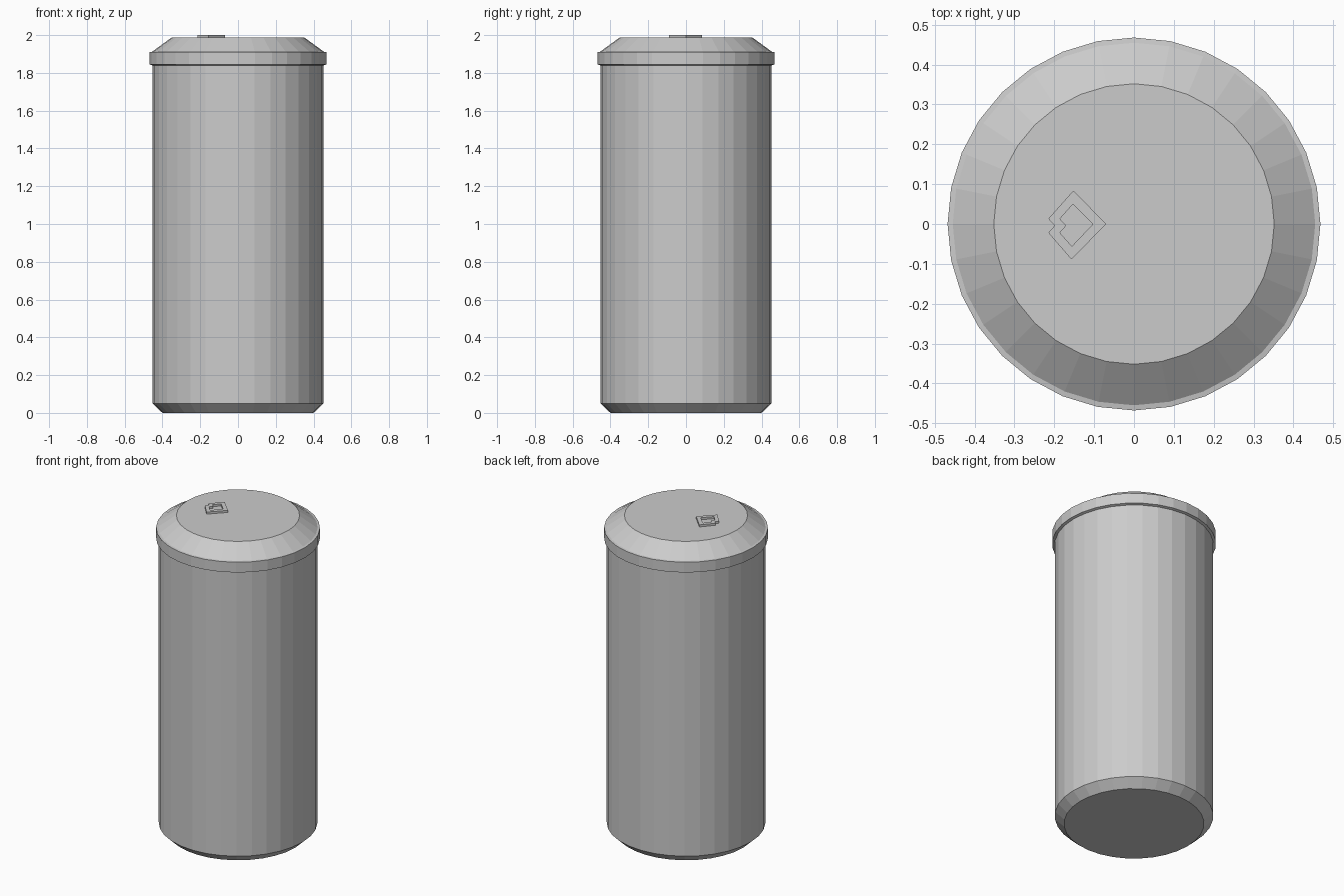
import bpy, bmesh
from math import cos, sin, tau

if "Cube" in bpy.data.objects:
    bpy.data.objects.remove(bpy.data.objects["Cube"])

SIDES = 32


def finish(name, bm):
    bmesh.ops.recalc_face_normals(bm, faces=bm.faces)
    mesh = bpy.data.meshes.new(name)
    bm.to_mesh(mesh)
    bm.free()
    obj = bpy.data.objects.new(name, mesh)
    bpy.context.collection.objects.link(obj)
    return obj


def bridge(bm, a, b):
    n = len(a)
    for i in range(n):
        j = (i + 1) % n
        bm.faces.new((a[i], a[j], b[j], b[i]))


def lathe(name, profile):
    bm = bmesh.new()
    rings = [[bm.verts.new((r * cos(tau * i / SIDES), r * sin(tau * i / SIDES), z))
              for i in range(SIDES)] for r, z in profile]
    for a, b in zip(rings, rings[1:]):
        bridge(bm, a, b)
    bm.faces.new(rings[0])
    bm.faces.new(rings[-1])
    return finish(name, bm)


# Can: chamfered base, straight wall, raised rim and sloped lid
lathe("can_body", [(0.40, 0), (0.453, 0.05), (0.453, 1.84), (0.468, 1.845),
                   (0.468, 1.91), (0.455, 1.912), (0.352, 1.987)])

# Pull tab: flat notched diamond ring on the lid
outer = [(-0.07, 0), (-0.152, 0.084), (-0.215, 0.013),
         (-0.199, -0.004), (-0.215, -0.022), (-0.157, -0.089)]
inner = [(-0.103, 0), (-0.153, 0.05), (-0.186, 0.013),
         (-0.170, -0.004), (-0.186, -0.022), (-0.156, -0.056)]
bm = bmesh.new()
loops = [[bm.verts.new((x, y, z)) for x, y in pts]
         for pts, z in ((outer, 1.985), (outer, 2.0), (inner, 2.0), (inner, 1.985))]
for k in range(4):
    bridge(bm, loops[k], loops[(k + 1) % 4])
finish("pull_tab", bm)
